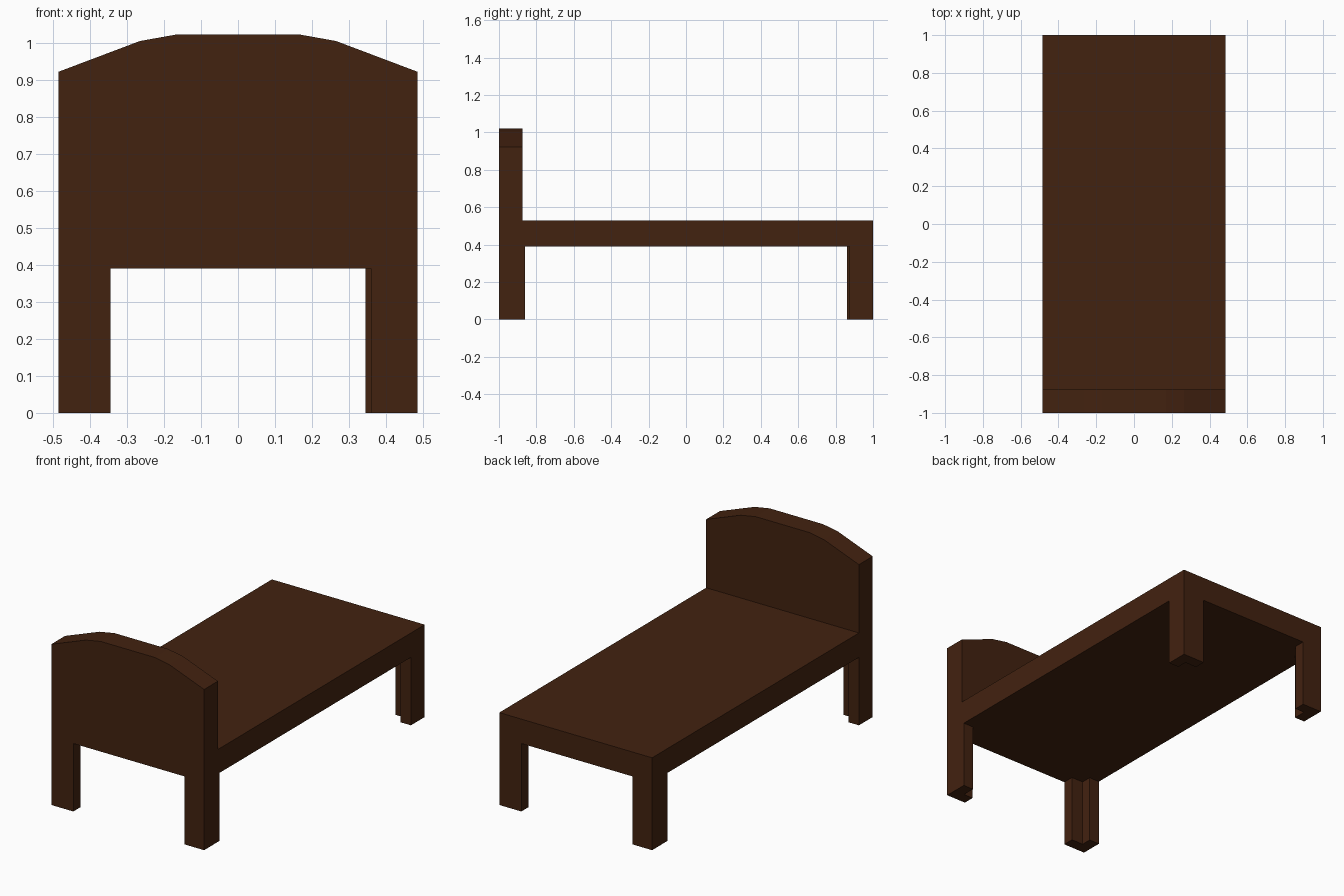
import bpy
import bmesh
from mathutils import Vector

if "Cube" in bpy.data.objects:
    bpy.data.objects.remove(bpy.data.objects["Cube"])

W, L = 0.485, 1.0            # half width, half length
Z0, Z1 = 0.39, 0.53          # base underside and top

wood = bpy.data.materials.new("dark_wood")
wood.diffuse_color = (0.055, 0.016, 0.005, 1)
wood.use_nodes = True
wood.node_tree.nodes["Principled BSDF"].inputs["Base Color"].default_value = wood.diffuse_color


def extrude_profile(name, points, direction):
    """Closed flat profile pushed along a direction into a solid."""
    bm = bmesh.new()
    face = bm.faces.new([bm.verts.new(p) for p in points])
    ext = bmesh.ops.extrude_face_region(bm, geom=[face], use_keep_orig=True)
    moved = [g for g in ext["geom"] if isinstance(g, bmesh.types.BMVert)]
    bmesh.ops.translate(bm, verts=moved, vec=Vector(direction))
    bmesh.ops.recalc_face_normals(bm, faces=bm.faces[:])
    mesh = bpy.data.meshes.new(name)
    bm.to_mesh(mesh)
    bm.free()
    mesh.materials.append(wood)
    obj = bpy.data.objects.new(name, mesh)
    bpy.context.collection.objects.link(obj)
    return obj


# bed base slab
extrude_profile("bed_base", [(-W, -L, Z0), (W, -L, Z0), (W, L, Z0), (-W, L, Z0)],
                (0, 0, Z1 - Z0))

# headboard with faceted arched top
half_arch = [(W, Z1), (W, 0.922), (0.265, 1.005), (0.17, 1.022)]
outline = half_arch + [(-x, z) for x, z in reversed(half_arch)]
extrude_profile("headboard", [(x, -L, z) for x, z in outline], (0, 0.125, 0))

# L-section legs, the long arm turning around the bed corner by corner
T = 0.065
for sy, end in ((-1, "front"), (1, "back")):
    for sx, side in ((-1, "left"), (1, "right")):
        ax, ay = (0.14, 0.125) if sx == sy else (0.125, 0.14)
        section = [(0, 0), (ax, 0), (ax, T), (T, T), (T, ay), (0, ay)]
        extrude_profile(f"{end}_{side}_leg",
                        [(sx * (W - x), sy * (L - y), 0) for x, y in section],
                        (0, 0, Z0))
